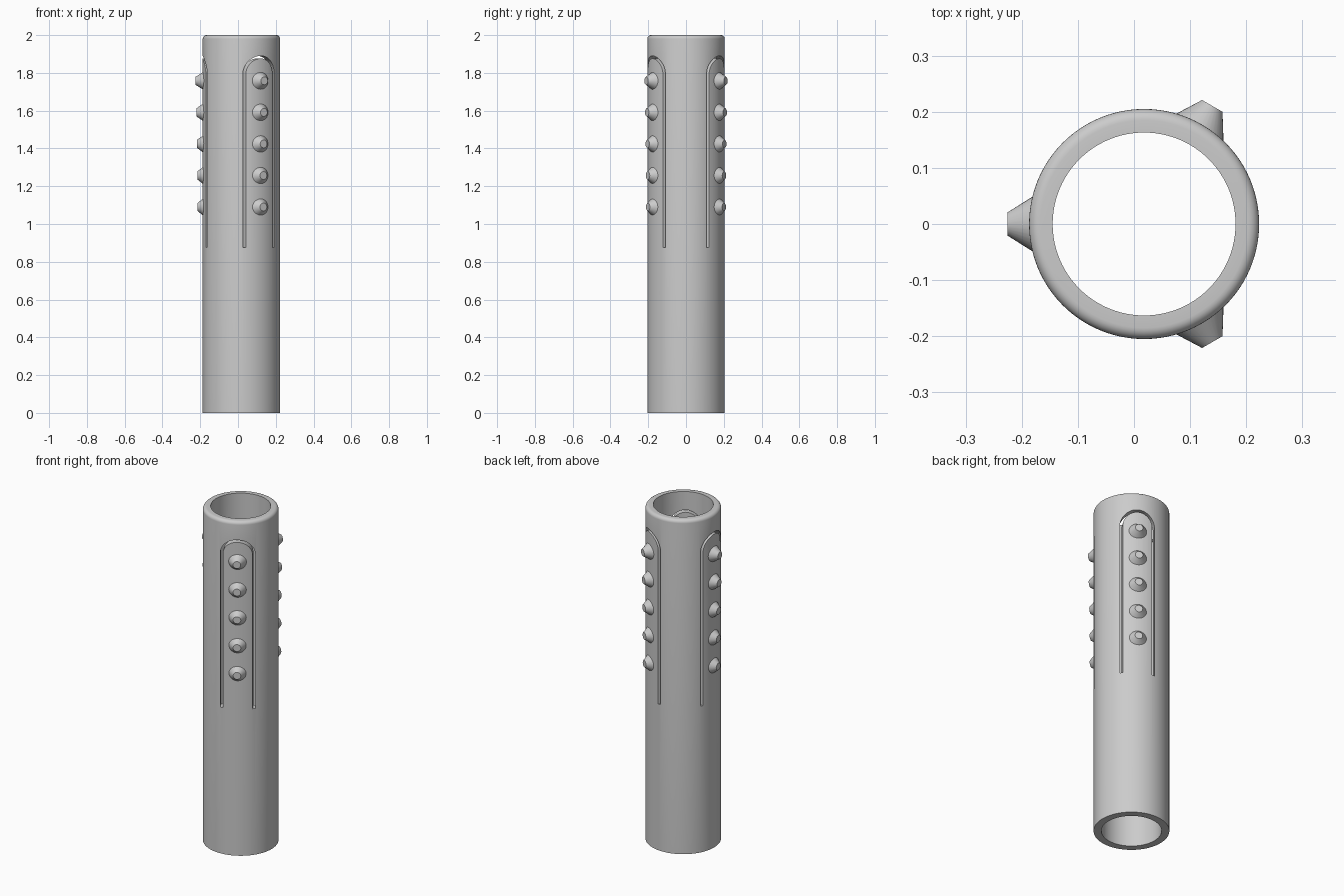
import bpy, bmesh, math
from mathutils import Matrix, Vector

if "Cube" in bpy.data.objects:
    bpy.data.objects.remove(bpy.data.objects["Cube"], do_unlink=True)

CX = 0.018                       # tube axis offset
R_OUT, R_IN, HEIGHT = 0.205, 0.163, 2.0
ANGLES = (60, 180, 300)          # directions of the spring tabs

grey = bpy.data.materials.new("plain grey")
grey.use_nodes = True
grey.diffuse_color = (0.6, 0.6, 0.6, 1)
grey.node_tree.nodes["Principled BSDF"].inputs["Base Color"].default_value = (0.6, 0.6, 0.6, 1)


def make_object(name, bm):
    bmesh.ops.recalc_face_normals(bm, faces=bm.faces)
    mesh = bpy.data.meshes.new(name)
    bm.to_mesh(mesh)
    bm.free()
    mesh.materials.append(grey)
    obj = bpy.data.objects.new(name, mesh)
    bpy.context.collection.objects.link(obj)
    return obj


def select_only(obj):
    bpy.ops.object.select_all(action='DESELECT')
    obj.select_set(True)
    bpy.context.view_layer.objects.active = obj


def placed(angle):
    """Local +x points outward from the tube axis in the given direction."""
    return Matrix.Translation((CX, 0, 0)) @ Matrix.Rotation(math.radians(angle), 4, 'Z')


def make_tube(segments=96, edge=0.02, steps=6):
    profile = [(R_IN, 0), (R_OUT, 0)]
    for i in range(steps + 1):   # rounded outer top edge
        a = math.pi / 2 * i / steps
        profile.append((R_OUT - edge + edge * math.cos(a), HEIGHT - edge + edge * math.sin(a)))
    profile.append((R_IN, HEIGHT))
    bm = bmesh.new()
    rings = []
    for s in range(segments):
        a = 2 * math.pi * s / segments
        rings.append([bm.verts.new((CX + r * math.cos(a), r * math.sin(a), z)) for r, z in profile])
    n = len(profile)
    for s in range(segments):
        a, b = rings[s], rings[(s + 1) % segments]
        for i in range(n):
            j = (i + 1) % n
            bm.faces.new((a[i], b[i], b[j], a[j]))
    return make_object("tube", bm)


def make_slot_cutter(angle, outer=0.0955, inner=0.081, bottom=0.875, spring=1.795, steps=24):
    """Thin upside-down U, extruded outward through the wall."""
    def outline(r):
        arc = [(r * math.cos(math.pi * i / steps), spring + r * math.sin(math.pi * i / steps))
               for i in range(steps + 1)]
        return [(r, bottom)] + arc + [(-r, bottom)]
    bm = bmesh.new()
    o, i = ([bm.verts.new((0.08, y, z)) for y, z in outline(r)] for r in (outer, inner))
    faces = [bm.faces.new((o[k], o[k + 1], i[k + 1], i[k])) for k in range(len(o) - 1)]
    new = bmesh.ops.extrude_face_region(bm, geom=faces)["geom"]
    bmesh.ops.translate(bm, vec=Vector((0.2, 0, 0)),
                        verts=[v for v in new if isinstance(v, bmesh.types.BMVert)])
    bm.transform(placed(angle))
    cutter = make_object("slot_cutter", bm)
    cutter.hide_render = True
    return cutter


def make_studs(name, angle, base=0.192, count=5):
    bm = bmesh.new()
    for k in range(count):
        tip = 0.233 + 0.01 * (k / (count - 1)) ** 2
        z = 1.09 + 0.167 * k
        place = placed(angle) @ Matrix.Translation(((base + tip) / 2, 0, z)) \
            @ Matrix.Rotation(math.pi / 2, 4, 'Y')
        bmesh.ops.create_cone(bm, cap_ends=True, segments=32, radius1=0.053,
                              radius2=0.021, depth=tip - base, matrix=place)
    return make_object(name, bm)


# Tube with three U-shaped slots that free the spring tabs
tube = make_tube()
for angle in ANGLES:
    cutter = make_slot_cutter(angle)
    cut = tube.modifiers.new("slot", 'BOOLEAN')
    cut.operation = 'DIFFERENCE'
    cut.solver = 'EXACT'
    cut.object = cutter
    select_only(tube)
    bpy.ops.object.modifier_apply(modifier=cut.name)
    bpy.data.objects.remove(cutter, do_unlink=True)

# Rows of gripping studs on each tab
parts = [tube]
for name, angle in zip(("back_left_studs", "right_studs", "front_left_studs"), ANGLES):
    parts.append(make_studs(name, angle))

for part in parts:
    select_only(part)
    bpy.ops.object.shade_smooth_by_angle(angle=math.radians(30))
